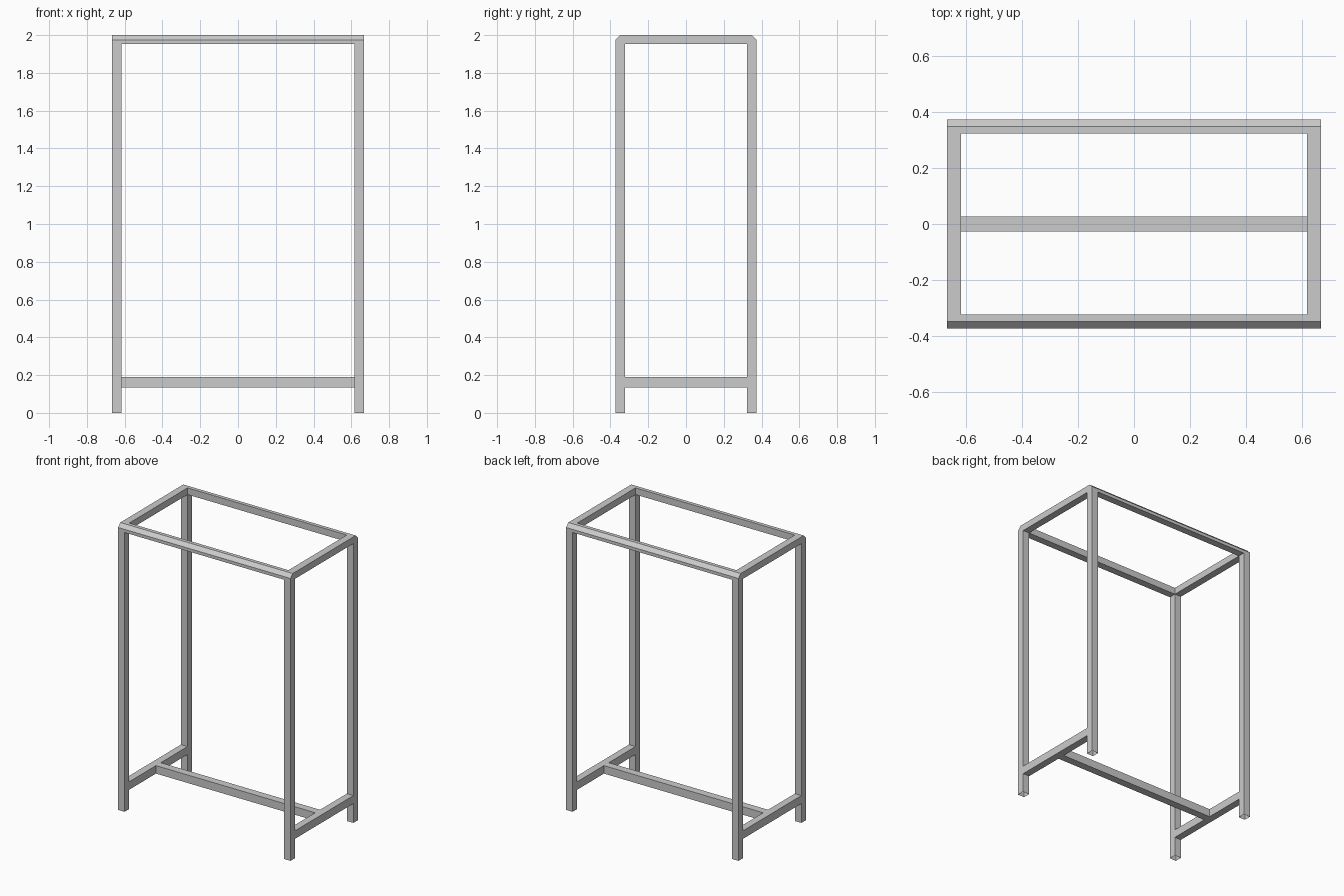
import bpy, bmesh

if "Cube" in bpy.data.objects:
    bpy.data.objects.remove(bpy.data.objects["Cube"])

X, XI = 0.667, 0.616        # outer / inner half width
Y, YI = 0.373, 0.322        # outer / inner half depth
TOP, UNDER = 2.0, 1.953     # top beam heights
CH = 0.025                  # chamfer on the long top edges
LOW, HIGH = 0.135, 0.191    # lower rail heights

metal = bpy.data.materials.new("grey metal")
metal.diffuse_color = (0.6, 0.6, 0.6, 1)
metal.use_nodes = True
metal.node_tree.nodes["Principled BSDF"].inputs["Base Color"].default_value = metal.diffuse_color


def prism(name, pts, a, b, axis="x", caps=True, open_edges=()):
    """Extrude a closed profile from a to b; listed profile edges get no wall."""
    bm = bmesh.new()

    def ring(t):
        return [bm.verts.new((t, p, z) if axis == "x" else (p, t, z)) for p, z in pts]
    r0, r1 = ring(a), ring(b)
    n = len(pts)
    for i in range(n):
        if i not in open_edges:
            j = (i + 1) % n
            bm.faces.new((r0[i], r0[j], r1[j], r1[i]))
    if caps:
        bm.faces.new(r0[::-1])
        bm.faces.new(r1)
    bmesh.ops.recalc_face_normals(bm, faces=bm.faces)
    me = bpy.data.meshes.new(name)
    bm.to_mesh(me)
    bm.free()
    me.materials.append(metal)
    ob = bpy.data.objects.new(name, me)
    bpy.context.collection.objects.link(ob)
    return ob


def rect(p0, p1, z0, z1):
    return [(p0, z0), (p1, z0), (p1, z1), (p0, z1)]


# Inverted U: two legs and top bar in one profile, leg feet left open
frame = [(-Y, 0), (-Y, TOP - CH), (-Y + CH, TOP), (Y - CH, TOP), (Y, TOP - CH),
         (Y, 0), (YI, 0), (YI, UNDER), (-YI, UNDER), (-YI, 0)]

for side, s in (("left", -1), ("right", 1)):
    prism(side + "_leg_frame", frame, s * XI, s * X, open_edges=(5, 9))
    # Lower rail joining the two legs of this side
    lo, hi = sorted((s * XI, s * X))
    prism(side + "_lower_rail", rect(lo, hi, LOW, HIGH), -YI, YI, "y", caps=False)

# Long top beams with chamfered outer edge
for side, s in (("front", -1), ("back", 1)):
    beam = [(s * YI, UNDER), (s * Y, UNDER), (s * Y, TOP - CH),
            (s * (Y - CH), TOP), (s * YI, TOP)]
    prism(side + "_top_beam", beam, -XI, XI, caps=False)

# Centre stretcher between the lower rails
prism("centre_stretcher", rect(-0.027, 0.027, LOW, HIGH), -XI, XI, caps=False)
